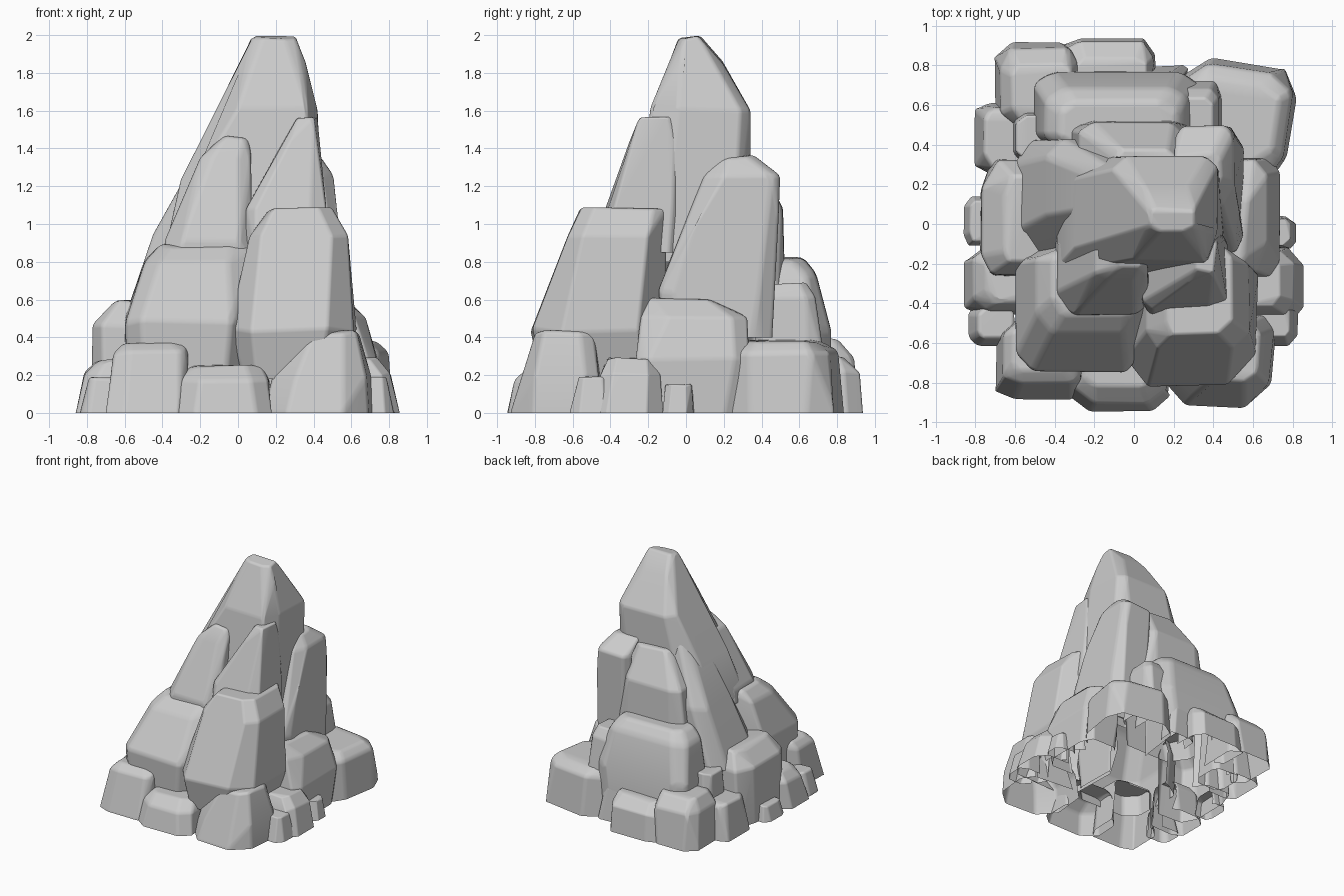
import bpy
import bmesh
import math
import random
from mathutils import Matrix, Vector

random.seed(11)

default_cube = bpy.data.objects.get("Cube")
if default_cube:
    bpy.data.objects.remove(default_cube, do_unlink=True)

# One plain stone colour
stone = bpy.data.materials.new("grey stone")
stone.use_nodes = True
stone.diffuse_color = (0.6, 0.6, 0.6, 1)
stone_shader = stone.node_tree.nodes["Principled BSDF"]
stone_shader.inputs["Base Color"].default_value = stone.diffuse_color
stone_shader.inputs["Roughness"].default_value = 0.9


def chipped_ring(left, right, front, back, turn):
    """Turned rectangle with unevenly cut corners, as eight plan points."""
    centre = Vector(((left + right) / 2, (front + back) / 2))
    half_x, half_y = (right - left) / 2, (back - front) / 2
    spin = Matrix.Rotation(math.radians(turn), 2)
    ring = []
    for sx in (-1, 1):
        for sy in (-1, 1):
            for along_x in (True, False):
                cut = random.uniform(0.45, 0.78)
                edge = random.uniform(0.95, 1)
                u, v = (cut, edge) if along_x else (edge, cut)
                ring.append(centre + spin @ Vector((sx * u * half_x, sy * v * half_y)))
    return ring


def rock(name, *sections, bevel=0.04, turn=0, hollow=True):
    """Convex boulder through sections of (height, left, right, front, back)."""
    bm = bmesh.new()
    floor = sections[0][0]
    for height, *bounds in sections:
        for x, y in chipped_ring(*bounds, turn):
            if height == floor:
                # Straight skirt below the floor, trimmed off after bevelling
                bm.verts.new((x, y, floor - 0.15))
                bm.verts.new((x, y, floor))
            else:
                bm.verts.new((x, y, height - random.uniform(0, 0.025)))
    bmesh.ops.remove_doubles(bm, verts=bm.verts[:], dist=0.03)
    bmesh.ops.convex_hull(bm, input=bm.verts[:])
    loose = [v for v in bm.verts if not v.link_faces]
    bmesh.ops.delete(bm, geom=loose, context="VERTS")

    # Broad facets with worn edges
    bmesh.ops.dissolve_limit(bm, angle_limit=math.radians(9),
                             verts=bm.verts[:], edges=bm.edges[:])
    bmesh.ops.recalc_face_normals(bm, faces=bm.faces[:])
    sharp = [e for e in bm.edges if e.calc_face_angle(0) > math.radians(14)]
    bmesh.ops.bevel(bm, geom=sharp, offset=bevel, offset_type="OFFSET",
                    segments=3, profile=0.5, affect="EDGES", clamp_overlap=True)

    # Open underside
    bmesh.ops.bisect_plane(bm, geom=bm.verts[:] + bm.edges[:] + bm.faces[:],
                           plane_co=(0, 0, floor), plane_no=(0, 0, 1),
                           clear_inner=True)

    # Open the buried side that faces the middle of the pile
    if hollow:
        _, left, right, front, back = sections[0]
        inward = Vector((-left - right, -front - back, 0)).normalized()
        bm.normal_update()
        buried = [f for f in bm.faces if f.normal.dot(inward) > 0.8]
        bmesh.ops.delete(bm, geom=buried, context="FACES")

    mesh = bpy.data.meshes.new(name)
    bm.to_mesh(mesh)
    bm.free()
    mesh.materials.append(stone)
    mesh.shade_smooth()
    boulder = bpy.data.objects.new(name, mesh)
    bpy.context.collection.objects.link(boulder)
    facets = boulder.modifiers.new("facet shading", "WEIGHTED_NORMAL")
    facets.weight = 70


# Summit and the long slab leaning on it
rock("peak", (.85, -.4, .47, -.3, .34), (1.25, -.31, .46, -.22, .34),
     (1.62, -.12, .43, -.19, .35), (1.87, 0, .36, -.1, .2),
     (2, .07, .31, -.04, .08), hollow=False)
rock("left_slab", (.45, -.62, .1, -.2, .43), (.95, -.46, .1, -.1, .43),
     (1.5, -.15, .1, .02, .28))

# Upper shoulders
rock("front_left_shoulder", (.8, -.4, .08, -.47, 0), (.92, -.39, .08, -.46, 0),
     (1.36, -.2, .07, -.29, 0), (1.47, -.08, .07, -.22, 0))
rock("front_right_shoulder", (.85, .02, .48, -.5, 0), (1.1, .04, .47, -.44, 0),
     (1.45, .24, .43, -.3, -.02), (1.58, .31, .42, -.25, -.07))
rock("right_shoulder", (.4, .2, .55, -.1, .45), (.65, .2, .56, -.16, .49),
     (1.05, .2, .54, -.01, .5), (1.26, .2, .51, .09, .5),
     (1.37, .2, .44, .18, .36))
rock("back_shoulder", (.5, -.36, .32, .1, .54), (1.1, -.28, .28, .1, .52),
     (1.35, -.1, .25, .1, .38))

# Large middle boulders
rock("front_right_boulder", (.18, .06, .5, -.74, -.1), (.45, -.06, .63, -.83, -.1),
     (.95, .06, .59, -.64, -.1), (1.09, .15, .5, -.56, -.1))
rock("front_left_boulder", (.18, -.6, .06, -.73, -.1), (.5, -.61, .08, -.75, -.1),
     (.82, -.5, .08, -.56, -.1), (.9, -.42, .08, -.46, -.1))
rock("right_boulder", (0, .4, .72, -.22, .3), (.3, .4, .74, -.27, .34),
     (.51, .4, .68, -.24, .33), (.61, .4, .58, -.2, .16))
rock("left_boulder", (0, -.78, -.4, -.28, .34), (.48, -.77, -.4, -.26, .33),
     (.6, -.66, -.4, -.2, .25))
rock("back_boulder", (.15, -.52, .38, .35, .78), (.45, -.52, .38, .38, .77),
     (.75, -.46, .27, .38, .69), (.83, -.38, .22, .38, .62))
rock("back_right_boulder", (.2, .15, .46, .36, .75), (.62, .18, .43, .36, .69),
     (.7, .2, .4, .4, .64))
rock("back_left_boulder", (0, -.64, -.35, .3, .6), (.5, -.6, -.38, .32, .55))

# Base stones along the front
rock("front_left_base", (0, -.72, -.25, -.89, -.48), (.33, -.66, -.26, -.81, -.48),
     (.38, -.62, -.28, -.74, -.5))
rock("front_middle_base", (0, -.35, .19, -.95, -.58), (.19, -.31, .17, -.91, -.55),
     (.26, -.26, .13, -.82, -.57))
rock("front_right_base", (0, .14, .72, -.93, -.42), (.2, .18, .7, -.88, -.43),
     (.44, .34, .64, -.8, -.48), turn=-4)

# Base stones on the right side
rock("right_base", (0, .52, .86, -.52, -.11), (.22, .52, .81, -.46, -.13),
     (.3, .52, .74, -.42, -.16))
rock("right_front_pebble", (0, .6, .83, -.62, -.38), (.2, .6, .79, -.57, -.4),
     bevel=.025)
rock("right_pebble", (0, .62, .82, -.13, .05), (.16, .62, .79, -.11, .03),
     bevel=.025)
rock("back_right_base", (0, .19, .82, .24, .84), (.33, .23, .78, .26, .79),
     (.39, .27, .72, .3, .73), turn=-9)

# Base stones along the back
rock("back_middle_base", (0, -.38, .12, .62, .95), (.22, -.35, .1, .62, .92),
     (.3, -.3, .07, .62, .84))
rock("back_left_base", (0, -.72, -.27, .47, .94), (.3, -.68, -.28, .48, .89),
     (.4, -.62, -.31, .5, .81))
rock("back_pebble", (0, .02, .28, .62, .81), (.28, .05, .24, .62, .77), bevel=.025)

# Base stones on the left side
rock("left_back_base", (0, -.81, -.5, .24, .63), (.3, -.76, -.5, .27, .59))
rock("left_pebble", (0, -.86, -.7, -.11, .14), (.14, -.83, -.7, -.09, .12),
     bevel=.025)
rock("left_base", (0, -.86, -.5, -.47, -.11), (.22, -.82, -.5, -.44, -.12),
     (.29, -.75, -.5, -.4, -.15))
rock("left_front_pebble", (0, -.84, -.6, -.62, -.4), (.2, -.79, -.6, -.58, -.41),
     bevel=.025)
